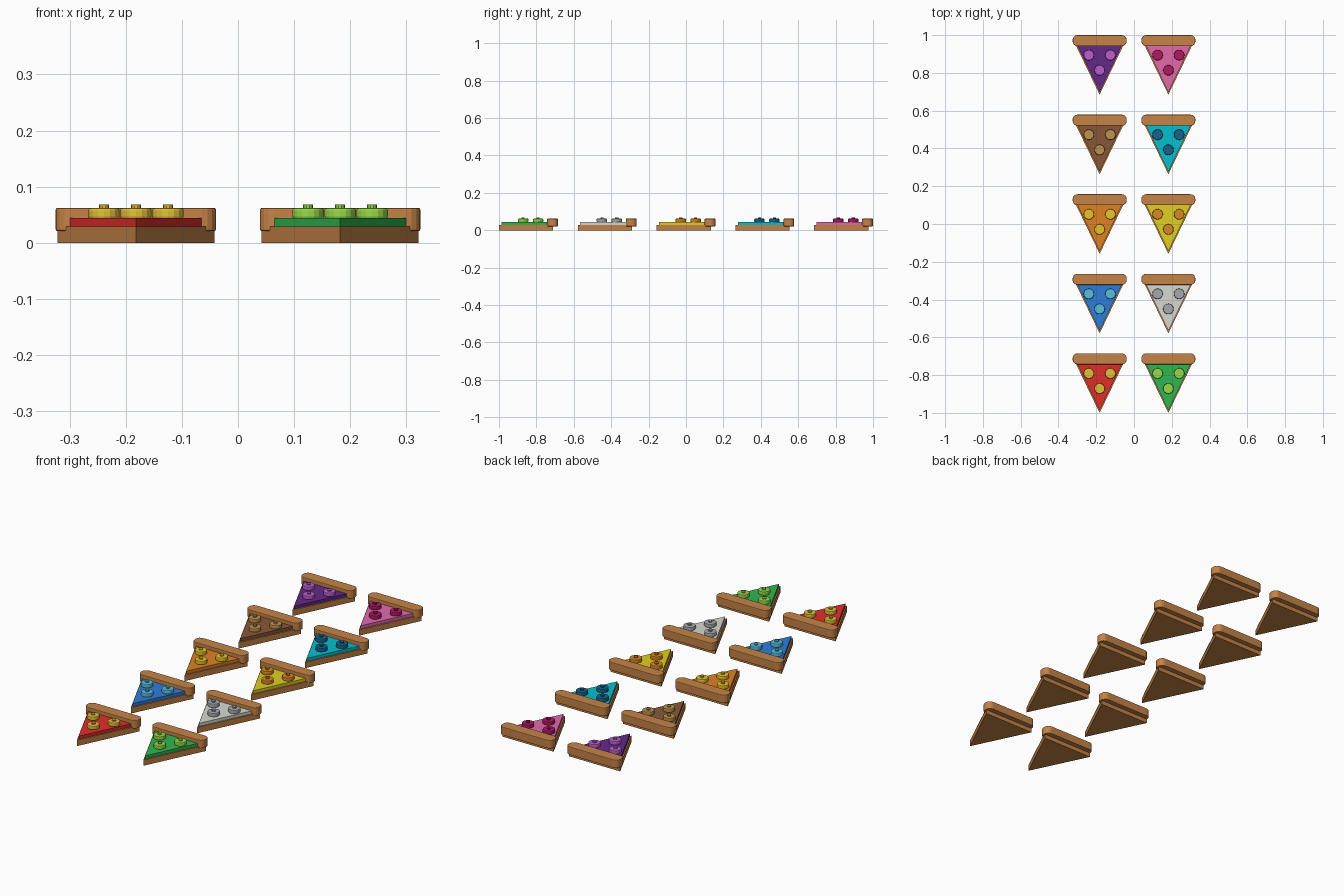
import bpy, bmesh
from math import pi, sin, cos

if "Cube" in bpy.data.objects:
    bpy.data.objects.remove(bpy.data.objects["Cube"])

mats = {}


def material(name, color):
    if name not in mats:
        m = bpy.data.materials.new(name)
        m.diffuse_color = tuple((c / 255) ** 2.2 for c in color) + (1,)
        m.use_nodes = True
        m.node_tree.nodes["Principled BSDF"].inputs["Base Color"].default_value = m.diffuse_color
        mats[name] = m
    return mats[name]


def prism(name, outline, z0, z1, mat, bevel=0.0):
    """Extrude a plan outline from z0 to z1, optionally softening the rims."""
    bm = bmesh.new()
    low = [bm.verts.new((x, y, z0)) for x, y in outline]
    top = [bm.verts.new((x, y, z1)) for x, y in outline]
    bm.faces.new(low[::-1])
    bm.faces.new(top)
    n = len(outline)
    for i in range(n):
        j = (i + 1) % n
        bm.faces.new((low[i], low[j], top[j], top[i]))
    if bevel:
        rims = [e for e in bm.edges
                if abs(e.verts[0].co.z - e.verts[1].co.z) < 1e-6]
        bmesh.ops.bevel(bm, geom=rims, offset=bevel, segments=2,
                        profile=0.5, affect='EDGES')
    bmesh.ops.recalc_face_normals(bm, faces=bm.faces)
    me = bpy.data.meshes.new(name)
    bm.to_mesh(me)
    bm.free()
    me.materials.append(mat)
    ob = bpy.data.objects.new(name, me)
    bpy.context.collection.objects.link(ob)
    return ob


def circle(cx, cy, r, n=16):
    return [(cx + r * cos(2 * pi * i / n), cy + r * sin(2 * pi * i / n)) for i in range(n)]


def rounded_bar(cx, cy, hx, hy, r, seg=4):
    pts = []
    for k, (sx, sy) in enumerate([(1, 1), (-1, 1), (-1, -1), (1, -1)]):
        for i in range(seg + 1):
            a = pi / 2 * (k + i / seg)
            pts.append((cx + sx * (hx - r) + r * cos(a), cy + sy * (hy - r) + r * sin(a)))
    return pts


def triangle(cx, tip, back, half):
    return [(cx, tip), (cx + half, back), (cx - half, back)]


def slice_piece(name, cx, back, cheese, topping):
    dough = material("crust", (196, 130, 72))
    cheese_mat = material(name + "_cheese", cheese)
    top_mat = material(name + "_topping", topping)
    # dough base, cheese layer and raised crust
    prism(name + "_base", triangle(cx, back - 0.315, back - 0.025, 0.14), 0, 0.029, dough)
    prism(name + "_cheese", triangle(cx, back - 0.302, back - 0.05, 0.121), 0.028, 0.044, cheese_mat)
    prism(name + "_crust", rounded_bar(cx, back - 0.029, 0.143, 0.029, 0.025),
          0.021, 0.062, dough, 0.003)
    # three round toppings, each with a small centre nub
    for i, (dx, dy) in enumerate([(-0.057, -0.106), (0.057, -0.106), (0, -0.186)]):
        prism(f"{name}_topping_{i}", circle(cx + dx, back + dy, 0.028),
              0.043, 0.062, top_mat, 0.004)
        prism(f"{name}_nub_{i}", circle(cx + dx, back + dy, 0.009, 10),
              0.06, 0.068, top_mat)


# rows from front to back: (left name, cheese, topping), (right name, cheese, topping)
rows = [
    (("red", (222, 50, 45), (225, 190, 60)), ("green", (50, 180, 80), (150, 215, 75))),
    (("blue", (50, 125, 215), (90, 190, 225)), ("white", (215, 215, 208), (165, 168, 172))),
    (("orange", (222, 128, 40), (232, 195, 45)), ("yellow", (225, 205, 40), (215, 135, 40))),
    (("brown", (135, 88, 58), (190, 145, 80)), ("cyan", (15, 190, 205), (28, 100, 140))),
    (("purple", (100, 45, 135), (185, 95, 205)), ("pink", (225, 105, 170), (175, 30, 95))),
]
for r, pair in enumerate(rows):
    for side, (name, cheese, topping) in zip((-1, 1), pair):
        slice_piece(name, side * 0.182, -0.685 + r * 0.42125, cheese, topping)
